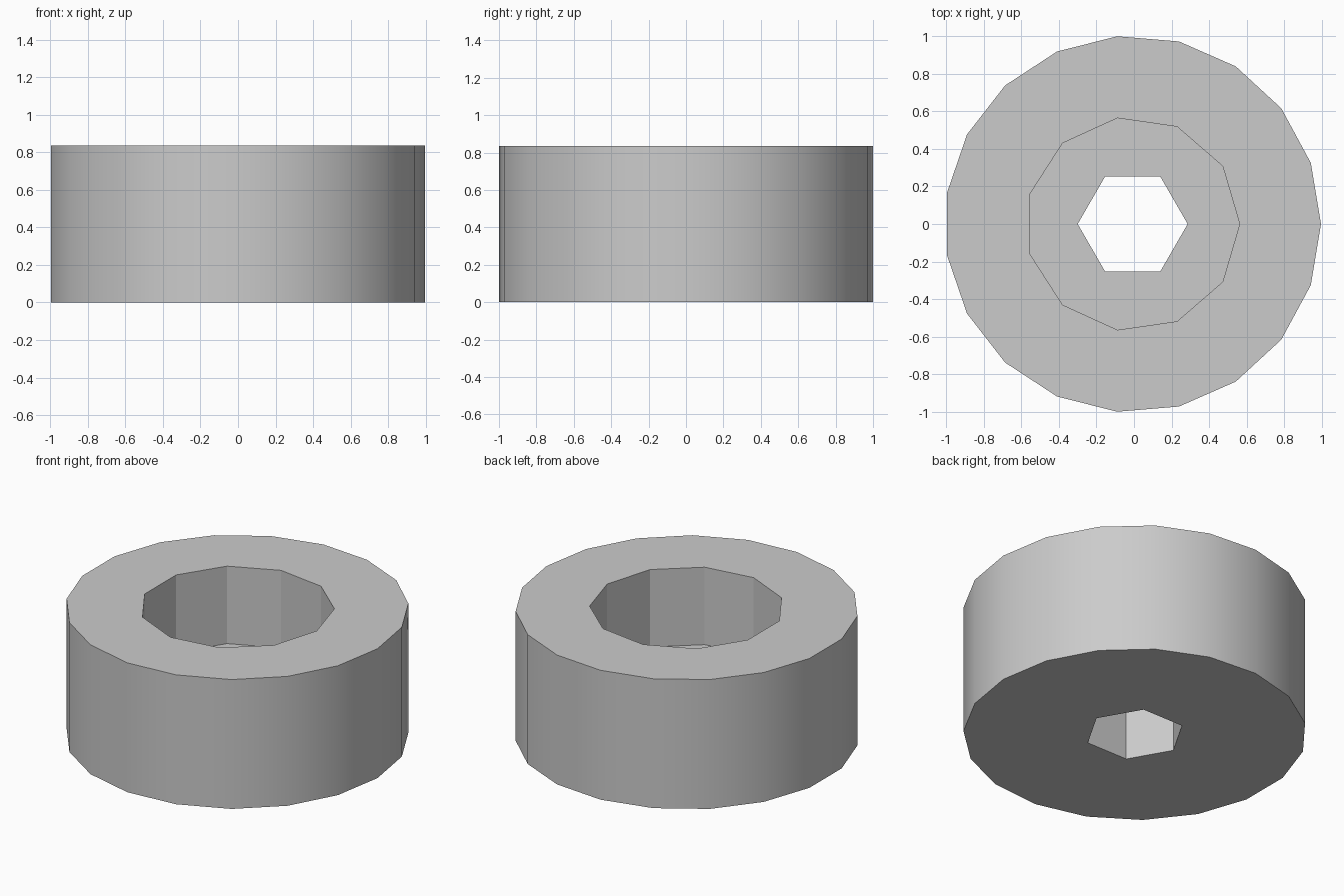
import bpy
import bmesh
from math import cos, sin, tau, radians

default = bpy.data.objects.get("Cube")
if default:
    bpy.data.objects.remove(default, do_unlink=True)

HEIGHT = 0.835
FLOOR = 0.335      # height of the ledge inside the bore
CENTRE_X = -0.007  # odd-sided rim is not symmetric in x

grey = bpy.data.materials.new("plain grey")
grey.use_nodes = True
colour = (0.6, 0.6, 0.6, 1)
grey.diffuse_color = colour
grey.node_tree.nodes["Principled BSDF"].inputs["Base Color"].default_value = colour


def prism(name, sides, radius, bottom, top):
    """Upright prism with one corner pointing along +x."""
    bm = bmesh.new()
    ring = [bm.verts.new((CENTRE_X + radius * cos(tau * i / sides),
                          radius * sin(tau * i / sides), bottom))
            for i in range(sides)]
    base = bm.faces.new(ring)
    raised = bmesh.ops.extrude_face_region(bm, geom=[base], use_keep_orig=True)
    verts = [v for v in raised["geom"] if isinstance(v, bmesh.types.BMVert)]
    bmesh.ops.translate(bm, verts=verts, vec=(0, 0, top - bottom))
    bmesh.ops.recalc_face_normals(bm, faces=bm.faces)
    mesh = bpy.data.meshes.new(name)
    bm.to_mesh(mesh)
    bm.free()
    mesh.materials.append(grey)
    obj = bpy.data.objects.new(name, mesh)
    bpy.context.collection.objects.link(obj)
    return obj


# Round collar, with a wide upper bore and a hexagonal through hole
collar = prism("collar", 19, 1.0034, 0, HEIGHT)
cutters = [prism("bore_cutter", 11, 0.57, FLOOR, HEIGHT + 0.1),
           prism("hex_hole_cutter", 6, 0.293, -0.1, FLOOR + 0.1)]

bpy.ops.object.select_all(action="DESELECT")
collar.select_set(True)
bpy.context.view_layer.objects.active = collar
for cutter in cutters:
    cutter.hide_render = True
    mod = collar.modifiers.new(cutter.name, "BOOLEAN")
    mod.operation = "DIFFERENCE"
    mod.solver = "EXACT"
    mod.object = cutter
    bpy.ops.object.modifier_apply(modifier=mod.name)
    bpy.data.objects.remove(cutter, do_unlink=True)

# Smooth outer wall; the coarser inner walls stay faceted
bpy.ops.object.shade_smooth_by_angle(angle=radians(30))
